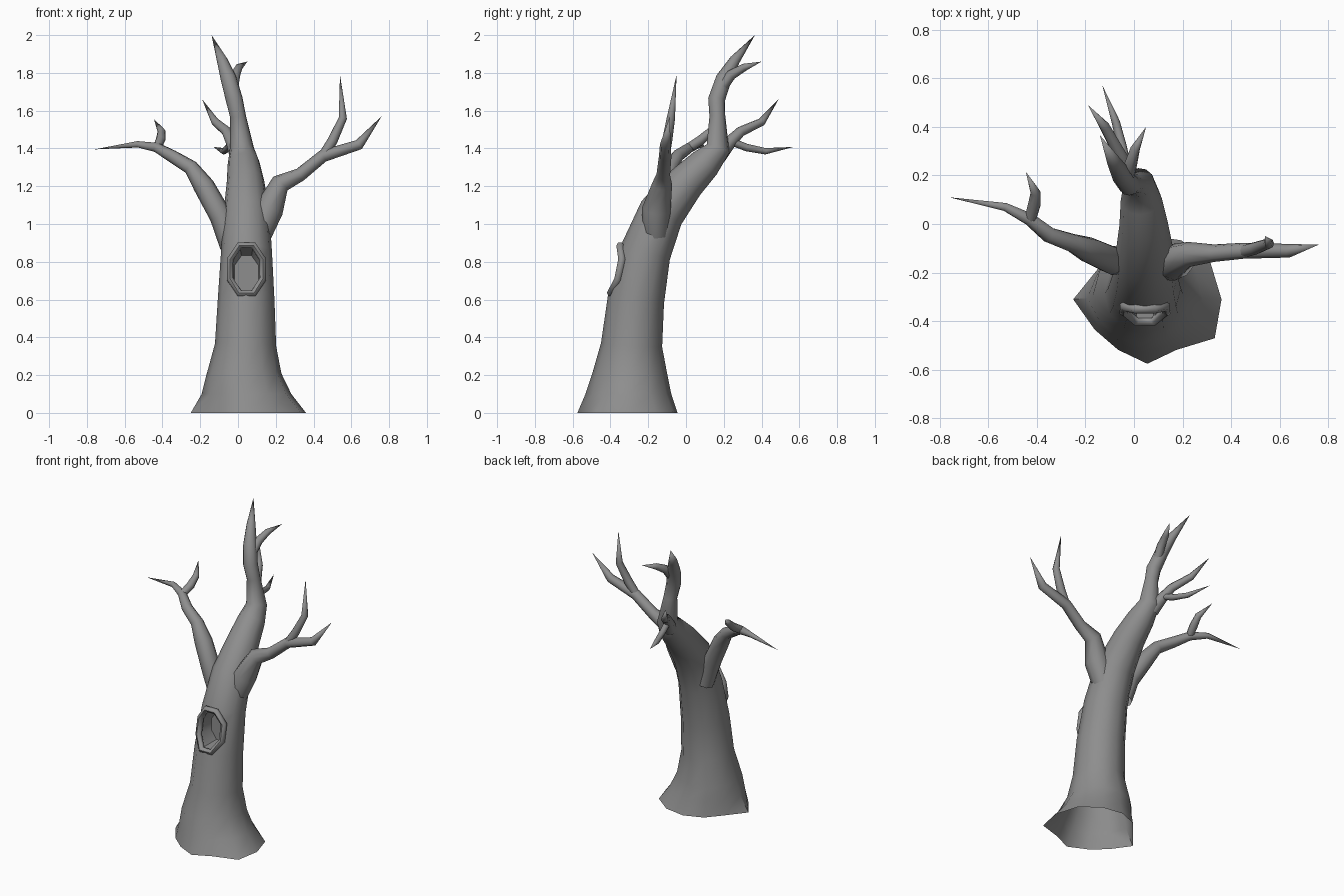
import bpy, bmesh, math
from mathutils import Vector

cube = bpy.data.objects.get("Cube")
if cube:
    bpy.data.objects.remove(cube, do_unlink=True)

bark = bpy.data.materials.new("grey_bark")
bark.use_nodes = True
bark.diffuse_color = (0.27, 0.27, 0.27, 1)
bark.node_tree.nodes["Principled BSDF"].inputs["Base Color"].default_value = bark.diffuse_color


def add_object(name, bm):
    bmesh.ops.recalc_face_normals(bm, faces=bm.faces)
    mesh = bpy.data.meshes.new(name)
    bm.to_mesh(mesh)
    bm.free()
    mesh.materials.append(bark)
    obj = bpy.data.objects.new(name, mesh)
    bpy.context.collection.objects.link(obj)
    return obj


def smooth(obj, degrees):
    bpy.ops.object.select_all(action='DESELECT')
    obj.select_set(True)
    bpy.context.view_layer.objects.active = obj
    bpy.ops.object.shade_smooth_by_angle(angle=math.radians(degrees))


def tube(name, path, sides=8, flare=None, closed=False):
    """Skin rings along (x, y, z, radius) points; a zero radius makes a tip."""
    bm = bmesh.new()
    pts = [Vector(p[:3]) for p in path]
    n = len(pts)
    rings = []
    for i, p in enumerate(pts):
        if closed:
            t = pts[(i + 1) % n] - pts[i - 1]
            ref = Vector((0, 1, 0))
        else:
            t = Vector((0, 0, 0))
            if i > 0:
                t += (p - pts[i - 1]).normalized()
            if i < n - 1:
                t += (pts[i + 1] - p).normalized()
            if flare and i < 2:
                t = Vector((0, 0, 1))
            ref = u if i else (Vector((1, 0, 0)) if abs(t.normalized().x) < 0.8 else Vector((0, 1, 0)))
        t.normalize()
        u = (ref - t * ref.dot(t)).normalized()
        v = t.cross(u)
        r = path[i][3]
        if r == 0:
            rings.append([bm.verts.new(p)])
            continue
        ring = []
        for k in range(sides):
            a = math.tau * k / sides
            s = r
            if flare and i < 2:
                s = flare[k] if i == 0 else r * 0.7 + flare[k] * 0.25
            ring.append(bm.verts.new(p + (u * math.cos(a) + v * math.sin(a)) * s))
        rings.append(ring)
    pairs = list(zip(rings, rings[1:]))
    if closed:
        pairs.append((rings[-1], rings[0]))
    for a, b in pairs:
        for k in range(sides):
            j = (k + 1) % sides
            if len(b) == 1:
                bm.faces.new((a[k], a[j], b[0]))
            else:
                bm.faces.new((a[k], a[j], b[j], b[k]))
    if flare:
        bm.faces.new(rings[0])
    return add_object(name, bm)


# Leaning trunk with an uneven flared foot
foot = [.305, .30, .28, .265, .25, .24, .305, .25, .24, .265, .24, .32]
trunk = tube("trunk", [
    (.055, -.31, 0, .3), (.045, -.305, .1, .23), (.03, -.295, .2, .2),
    (.04, -.288, .36, .162), (.043, -.265, .6, .15), (.045, -.215, .85, .135),
    (.045, -.13, 1.06, .122), (.04, 0, 1.22, .1), (.03, .1, 1.32, .085),
    (.02, .17, 1.4, .064), (0, .166, 1.57, .042), (-.02, .162, 1.66, .045),
    (-.05, .2, 1.77, .042), (-.085, .26, 1.87, .028), (-.14, .365, 2, 0)], 12, foot)

# Hollow cut into the front of the trunk
HOLE_X, HOLE_Z = .045, .76


def oval(k, w, h):
    a = math.tau * (k + .5) / 8
    return HOLE_X + w * math.cos(a), HOLE_Z + h * math.sin(a)


bm = bmesh.new()
loops = []
for y, w, h, drop in ((-.5, .095, .135, 0), (-.35, .09, .128, 0), (-.255, .07, .1, .02)):
    ring = []
    for k in range(8):
        x, z = oval(k, w, h)
        ring.append(bm.verts.new((x, y, z - drop)))
    loops.append(ring)
for a, b in zip(loops, loops[1:]):
    for k in range(8):
        bm.faces.new((a[k], a[(k + 1) % 8], b[(k + 1) % 8], b[k]))
bm.faces.new(loops[0])
bm.faces.new(loops[-1])
cutter = add_object("hollow_cutter", bm)
cutter.hide_render = True

mod = trunk.modifiers.new("hollow", 'BOOLEAN')
mod.operation = 'DIFFERENCE'
mod.solver = 'EXACT'
mod.object = cutter
bpy.context.view_layer.objects.active = trunk
bpy.ops.object.modifier_apply(modifier=mod.name)
bpy.data.objects.remove(cutter, do_unlink=True)

# Open the underside of the trunk
bm = bmesh.new()
bm.from_mesh(trunk.data)
under = [f for f in bm.faces if all(v.co.z < .001 for v in f.verts)]
bmesh.ops.delete(bm, geom=under, context='FACES')
bm.to_mesh(trunk.data)
bm.free()
smooth(trunk, 50)

# Raised lip following the trunk surface around the hollow
lip = []
for k in range(8):
    x, z = oval(k, .094, .138)
    side = abs(x - HOLE_X)
    y = -.237 + (z - HOLE_Z) * .2 - math.sqrt(.142 ** 2 - side ** 2)
    lip.append((x, y, z, .02))
smooth(tube("hollow_lip", lip, 6, closed=True), 60)

# Branches and their forks
branches = {
    "left_branch": [(.11, -.16, .95, .07), (.165, -.157, 1.08, .076), (.225, -.125, 1.215, .052),
                    (.33, -.12, 1.262, .036), (.45, -.11, 1.36, .033), (.64, -.11, 1.42, .028),
                    (.76, -.085, 1.57, 0)],
    "left_upright_twig": [(.44, -.115, 1.345, .026), (.5, -.1, 1.44, .027), (.555, -.08, 1.56, .022),
                          (.54, -.05, 1.79, 0)],
    "right_branch": [(-.04, -.15, .88, .055), (-.09, -.15, 1.04, .06), (-.18, -.11, 1.2, .056),
                     (-.25, -.08, 1.3, .04), (-.35, -.045, 1.36, .034), (-.43, .02, 1.405, .027),
                     (-.53, .07, 1.422, .018), (-.76, .11, 1.395, 0)],
    "right_curved_twig": [(-.43, .01, 1.4, .024), (-.41, .08, 1.445, .026), (-.405, .13, 1.49, .021),
                          (-.445, .215, 1.555, 0)],
    "back_branch": [(0, .17, 1.36, .045), (-.03, .23, 1.43, .034), (-.06, .29, 1.49, .027),
                    (-.12, .4, 1.54, .022), (-.19, .49, 1.66, 0)],
    "back_low_twig": [(-.03, .23, 1.44, .02), (-.05, .32, 1.405, .02), (-.075, .42, 1.385, .017),
                      (-.13, .57, 1.408, 0)],
    "crown_twig": [(-.03, .18, 1.71, .03), (-.015, .24, 1.79, .027), (.005, .31, 1.83, .02),
                   (.05, .4, 1.86, 0)],
}
for name, path in branches.items():
    smooth(tube(name, path), 60)
